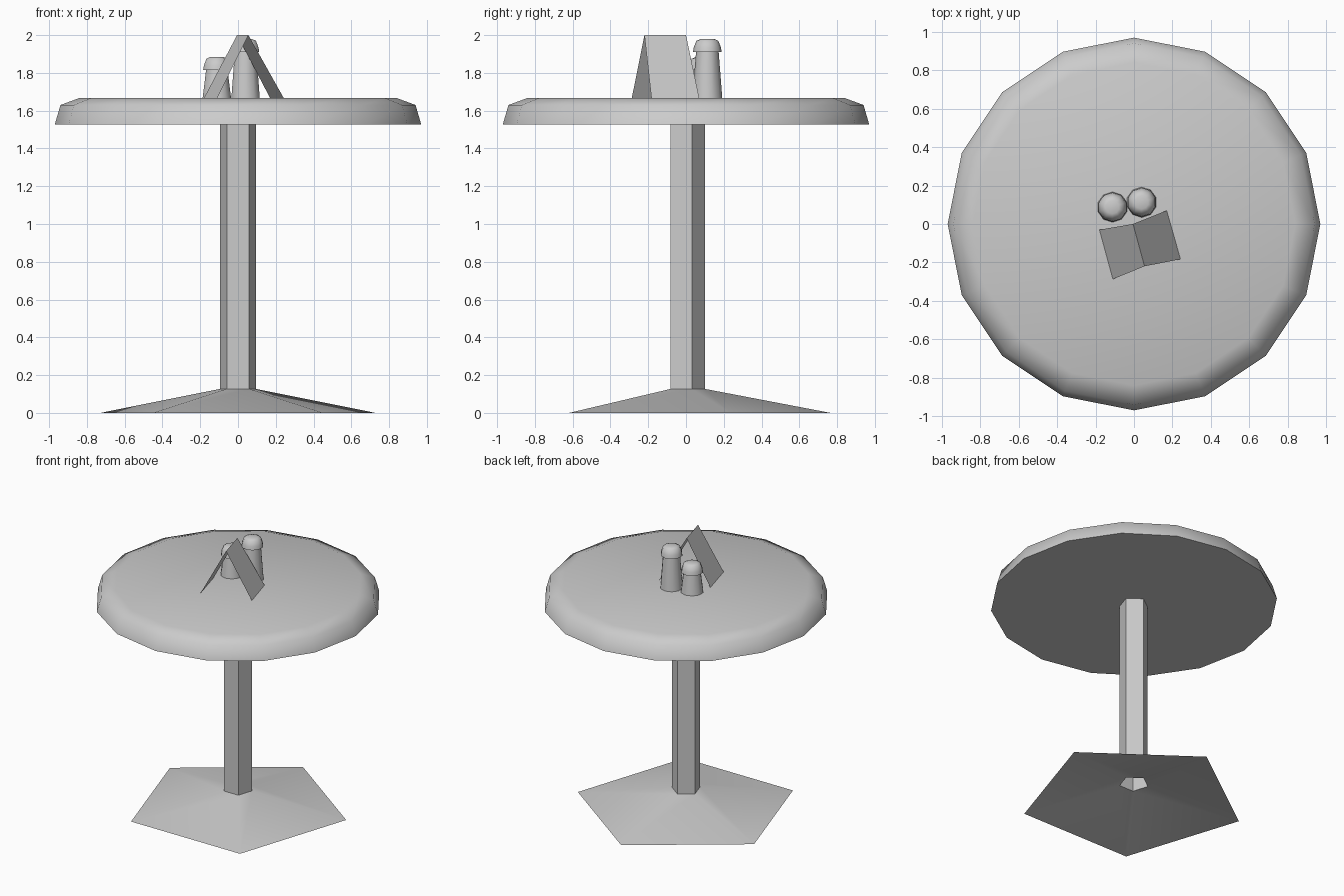
import bpy, math

if "Cube" in bpy.data.objects:
    bpy.data.objects.remove(bpy.data.objects["Cube"])

def make_object(name, verts, faces, smooth=None):
    mesh = bpy.data.meshes.new(name)
    mesh.from_pydata(verts, [], faces)
    mesh.update()
    obj = bpy.data.objects.new(name, mesh)
    bpy.context.collection.objects.link(obj)
    if smooth:
        bpy.ops.object.select_all(action='DESELECT')
        obj.select_set(True)
        bpy.context.view_layer.objects.active = obj
        bpy.ops.object.shade_smooth_by_angle(angle=math.radians(smooth))
    return obj

def lathe(name, profile, sides, centre=(0, 0), bottom=False, top=False, smooth=None):
    """Stack of regular rings (radius, z), listed from bottom to top."""
    verts, faces = [], []
    for r, z in profile:
        for i in range(sides):
            a = math.pi / 2 + 2 * math.pi * i / sides
            verts.append((centre[0] + r * math.cos(a), centre[1] + r * math.sin(a), z))
    for k in range(len(profile) - 1):
        for i in range(sides):
            j = (i + 1) % sides
            faces.append((k * sides + i, k * sides + j, (k + 1) * sides + j, (k + 1) * sides + i))
    if bottom:
        faces.append(tuple(reversed(range(sides))))
    if top:
        last = (len(profile) - 1) * sides
        faces.append(tuple(range(last, last + sides)))
    return make_object(name, verts, faces, smooth)

# Pentagonal foot, open underneath, and hollow column
lathe("base", [(0.765, 0), (0.1, 0.127)], 5, smooth=30)
lathe("column", [(0.1, 0.127), (0.1, 1.527)], 5)

# Round tabletop with a bevelled rim
lathe("tabletop", [(0.97, 1.527), (0.94, 1.63), (0.84, 1.667)], 16,
      bottom=True, top=True, smooth=60)

# Salt and pepper shakers
def shaker(name, centre, neck):
    profile = [(0.079, 1.667), (0.06, neck), (0.076, neck), (0.072, neck + 0.025),
               (0.058, neck + 0.06), (0.035, neck + 0.068)]
    profile[-1] = (0.035, neck + 0.07)
    lathe(name, profile, 10, centre, top=True, smooth=50)

shaker("short_shaker", (-0.112, 0.088), 1.815)
shaker("tall_shaker", (0.04, 0.113), 1.91)

# Folded menu card standing as a tent
make_object("menu_card",
            [(-0.18, -0.03, 1.667), (-0.11, -0.287, 1.667),
             (-0.005, 0.0, 2.0), (0.055, -0.22, 2.0),
             (0.17, 0.07, 1.667), (0.242, -0.183, 1.667)],
            [(0, 1, 3, 2), (2, 3, 5, 4)])
